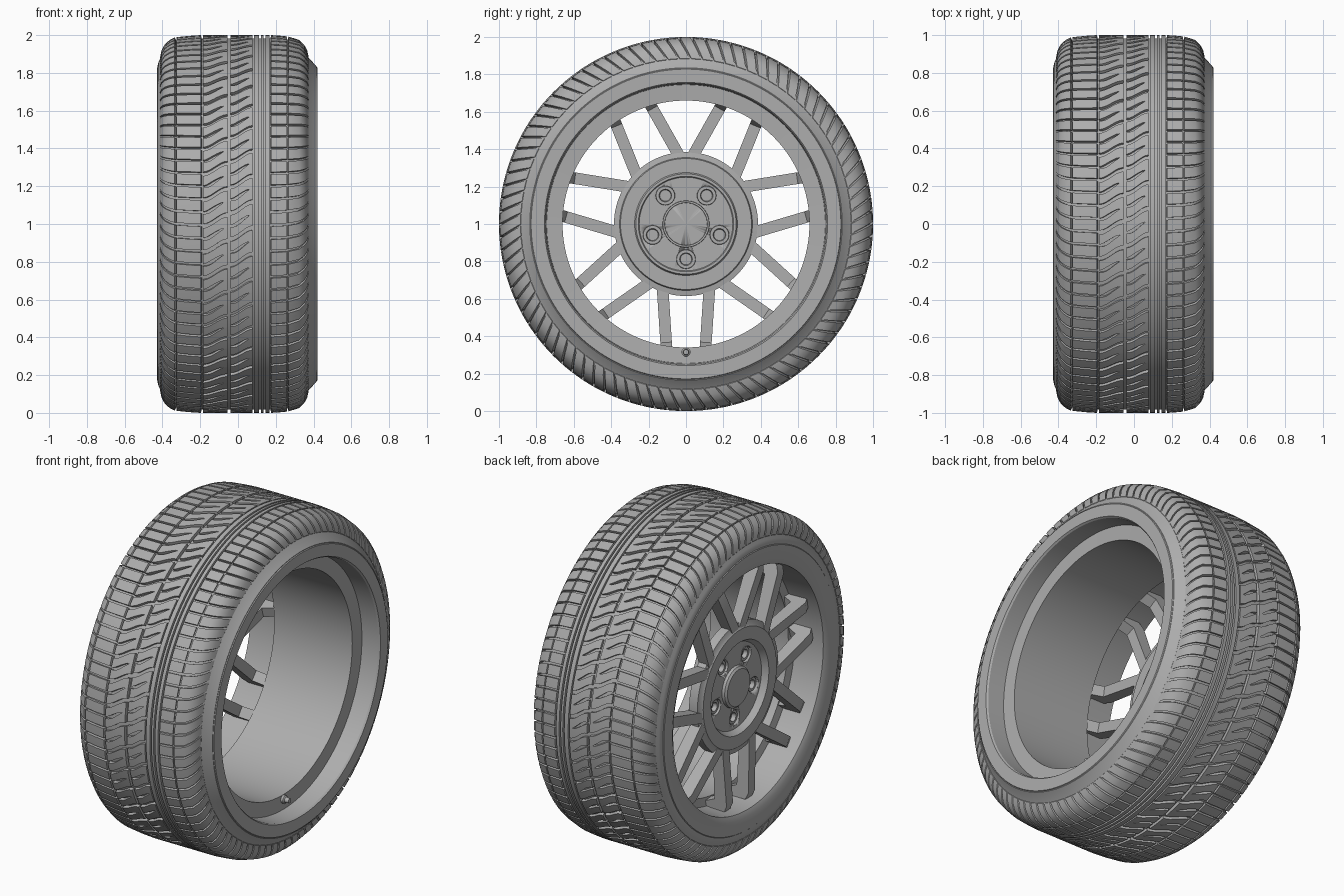
import bpy, bmesh
from math import sin, cos, pi, radians

cube = bpy.data.objects.get("Cube")
if cube:
    bpy.data.objects.remove(cube)

grey = bpy.data.materials.new("plain grey")
grey.use_nodes = True
grey.diffuse_color = (0.42, 0.42, 0.42, 1)
grey.node_tree.nodes["Principled BSDF"].inputs["Base Color"].default_value = (0.42, 0.42, 0.42, 1)


def finish(name, bm, angle=30):
    """Turn a bmesh into a smooth-by-angle object."""
    bmesh.ops.remove_doubles(bm, verts=bm.verts, dist=1e-5)
    bmesh.ops.recalc_face_normals(bm, faces=bm.faces)
    mesh = bpy.data.meshes.new(name)
    bm.to_mesh(mesh)
    bm.free()
    mesh.materials.append(grey)
    obj = bpy.data.objects.new(name, mesh)
    bpy.context.collection.objects.link(obj)
    bpy.ops.object.select_all(action="DESELECT")
    obj.select_set(True)
    bpy.context.view_layer.objects.active = obj
    bpy.ops.object.shade_smooth_by_angle(angle=radians(angle))
    return obj


def place(x, r, t, cy=0, cz=1):
    return (x, cy - r * cos(t), cz + r * sin(t))


def lathe(name, profile, steps=128, closed=True, cy=0, cz=1):
    """Revolve (x, radius) points about an axis along x."""
    bm = bmesh.new()
    rings = [[bm.verts.new(place(x, r, 2 * pi * i / steps, cy, cz)) for x, r in profile]
             for i in range(steps)]
    count = len(profile)
    for i in range(steps):
        a, b = rings[i], rings[(i + 1) % steps]
        for j in range(count if closed else count - 1):
            k = (j + 1) % count
            bm.faces.new((a[j], a[k], b[k], b[j]))
    return finish(name, bm)


def block(bm, rows, depth=0.02, cuts=2):
    """Raised tread block; each row is (x, radius, start angle, end angle)."""
    def layer(scale, drop):
        return [[bm.verts.new(place(x * scale, r - drop, a + (b - a) * i / cuts))
                 for i in range(cuts + 1)] for x, r, a, b in rows]
    top, low = layer(1, 0), layer(0.97, depth)
    for j in range(len(rows) - 1):
        for i in range(cuts):
            bm.faces.new((top[j][i], top[j][i + 1], top[j + 1][i + 1], top[j + 1][i]))
        for i in (0, cuts):
            bm.faces.new((top[j][i], top[j + 1][i], low[j + 1][i], low[j][i]))
    for j in (0, len(rows) - 1):
        for i in range(cuts):
            bm.faces.new((top[j][i], top[j][i + 1], low[j][i + 1], low[j][i]))


# Tyre carcass with the plain circumferential ribs
carcass = [(-.425, .82), (-.427, .835), (-.42, .86), (-.407, .885), (-.395, .92),
           (-.375, .948), (-.345, .968), (-.25, .981)]
for left, right in ((.086, .112), (.122, .136), (.146, .166)):
    carcass += [(left, .983), (left, 1), (right, 1), (right, .983)]
carcass += [(.25, .978), (.315, .958), (.34, .935), (.357, .91), (.37, .885),
            (.415, .835), (.415, .82)]
lathe("tyre_carcass", carcass, 180)

# Shoulder blocks, split by a thin groove on each side
bm = bmesh.new()
shoulders = [
    [(-.413, .88), (-.405, .92), (-.387, .952), (-.362, .974), (-.335, .988)],
    [(-.326, .989), (-.26, .996), (-.197, 1)],
    [(.374, .885), (.366, .92), (.351, .948), (.325, .974), (.268, .992)],
    [(.26, .993), (.22, .997), (.176, 1)],
]
pitch = 2 * pi / 90
for strip in shoulders:
    for i in range(90):
        rows = []
        for x, r in strip:
            start = pitch * i + 0.6 * (1 - r)
            rows.append((x, r, start, start + pitch * 0.82))
        block(bm, rows)
finish("shoulder_blocks", bm, 35)

# Two centre ribs of curved blocks, each with a tapering slit
bm = bmesh.new()
pitch = 2 * pi / 45
steps = 7
for left, right, shift in ((-.186, -.056, 0), (-.04, .078, .5)):
    for i in range(45):
        lower, upper = [], []
        for j in range(steps + 1):
            u = j / steps
            x = left + (right - left) * u
            curve = 0.06 * u * u * (3 - 2 * u)
            start = pitch * (i + shift) + curve
            end = start + pitch * 0.84
            middle = (start + end) / 2
            low_gap = 0.011 * max(0, 1 - 1.5 * abs(u - 0.35)) * (u < 0.75)
            lower.append((x, 1, start, middle - low_gap))
            upper.append((x, 1, middle + low_gap, end))
        block(bm, lower)
        block(bm, upper)
finish("centre_blocks", bm, 35)

# Rim: flanges, outer ledge, barrel and inner bead seat
rim = [(-.42, .835), (-.43, .825), (-.43, .745), (-.415, .715), (-.23, .708), (-.22, .66),
       (.3, .66), (.305, .745), (.41, .75), (.42, .757), (.42, .828), (.41, .835),
       (.36, .8), (-.36, .8)]
lathe("rim_barrel", rim)

# Hub disc with a recessed face and a raised mounting pad behind
hub = [(-.325, 0), (-.325, .255), (-.36, .275), (-.36, .35), (-.352, .36), (-.345, .385),
       (-.29, .385), (-.285, .355), (-.275, .35), (-.275, .275), (-.262, .268),
       (-.262, .255), (-.268, .25), (-.268, 0)]
hub_disc = lathe("hub_disc", hub, 96, closed=False)

# Lug holes with nuts, one of them straight down
for k in range(5):
    a = radians(-90 + 72 * k)
    cy, cz = 0.188 * cos(a), 1 + 0.188 * sin(a)
    cutter = lathe("lug_cutter", [(-.5, 0), (-.5, .047), (0, .047), (0, 0)], 24, False, cy, cz)
    cutter.hide_render = True
    cut = hub_disc.modifiers.new("lug_hole", "BOOLEAN")
    cut.operation = "DIFFERENCE"
    cut.object = cutter
    bpy.context.view_layer.objects.active = hub_disc
    bpy.ops.object.modifier_apply(modifier=cut.name)
    bpy.data.objects.remove(cutter)
    nut = [(-.29, 0), (-.29, .022), (-.315, .026), (-.315, .04), (-.3, .049), (-.265, .052),
           (-.255, .05), (-.255, .034), (-.27, .03), (-.27, 0)]
    lathe("lug_nut_%d" % (k + 1), nut, 24, False, cy, cz)

# Centre cap on the front, locating ring behind
lathe("centre_cap", [(-.352, 0), (-.352, .108), (-.342, .12), (-.31, .123), (-.31, 0)], 64, False)
lathe("centre_ring", [(-.275, .112), (-.256, .114), (-.256, .124), (-.275, .126)], 64)

# Seven pairs of spokes; each is a side profile (radius fraction, x) given a width
side = [(-.06, -.355), (.88, -.365), (1, -.345), (1, -.215), (.89, -.215),
        (.8, -.285), (-.06, -.29)]
bm = bmesh.new()
for k in range(7):
    for sign in (-1, 1):
        centre = radians(90 + k * 360 / 7)
        a, b = centre + sign * radians(6), centre + sign * radians(17.5)
        ay, az, by, bz = .37 * cos(a), .37 * sin(a), .712 * cos(b), .712 * sin(b)
        dy, dz = by - ay, bz - az
        length = (dy * dy + dz * dz) ** 0.5
        ny, nz = -dz / length * .031, dy / length * .031
        faces = [[bm.verts.new((x, ay + dy * u + s * ny, 1 + az + dz * u + s * nz))
                  for u, x in side] for s in (-1, 1)]
        for face in faces:
            bm.faces.new(face)
        for j in range(len(side)):
            n = (j + 1) % len(side)
            bm.faces.new((faces[0][j], faces[0][n], faces[1][n], faces[1][j]))
finish("spokes", bm)

# Valve stem on the inner step
lathe("valve_stem", [(.29, 0), (.29, .024), (.315, .024), (.32, .016), (.345, .014), (.345, 0)],
      20, False, 0, .315)
